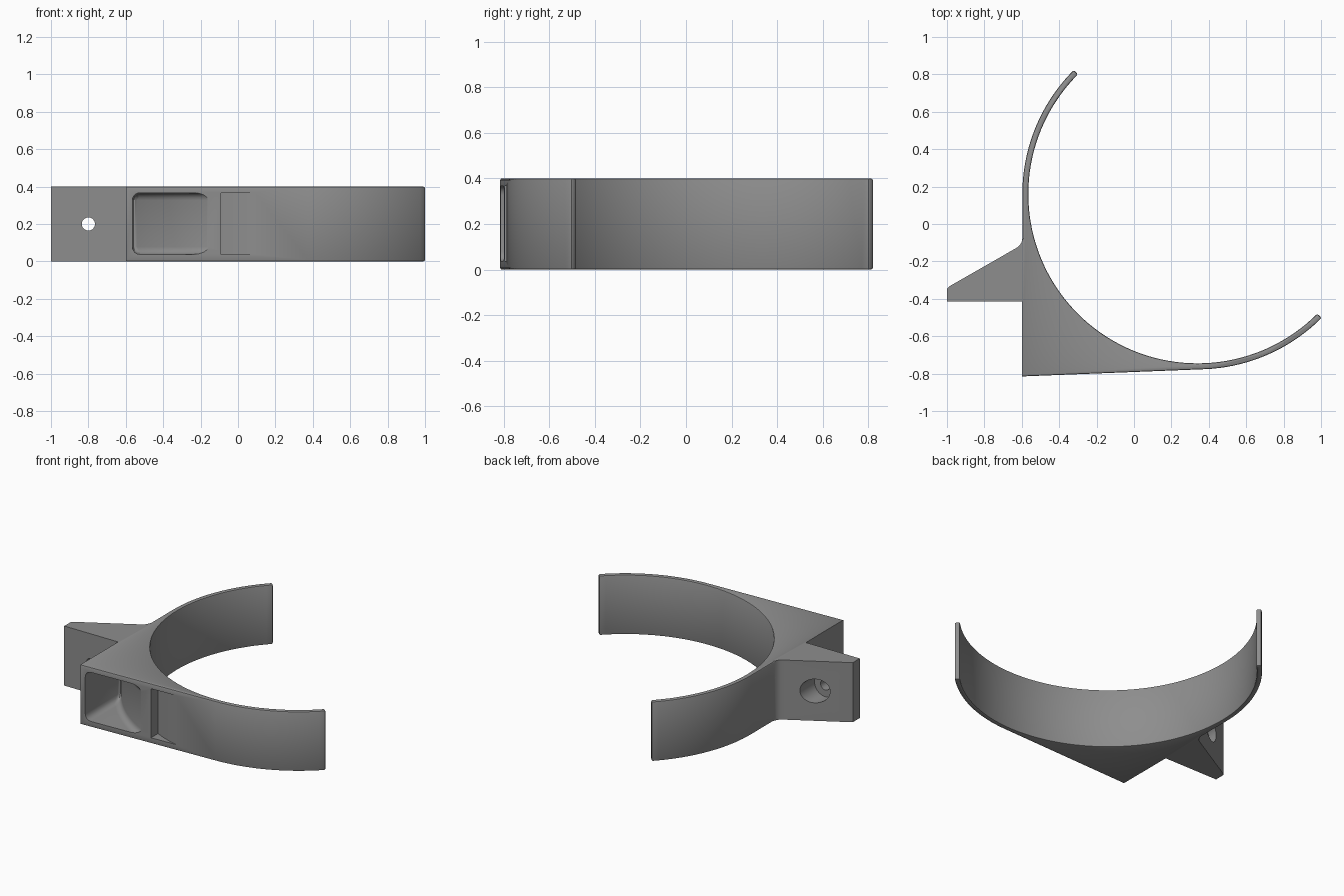
import bpy, bmesh, math

if "Cube" in bpy.data.objects:
    bpy.data.objects.remove(bpy.data.objects["Cube"])

CX, CY = 0.34, 0.16          # ring centre
R_IN, R_OUT, H = 0.905, 0.937, 0.40

grey = bpy.data.materials.new("mid grey")
grey.diffuse_color = (0.27, 0.27, 0.27, 1)
grey.use_nodes = True
grey.node_tree.nodes["Principled BSDF"].inputs["Base Color"].default_value = grey.diffuse_color


def arc(r, a0, a1, n, cx=CX, cy=CY):
    angles = [math.radians(a0 + (a1 - a0) * i / n) for i in range(n + 1)]
    return [(cx + r * math.cos(a), cy + r * math.sin(a)) for a in angles]


def prism(name, pts, z0, z1, bevel=0, segments=1, pick=lambda e: True):
    """Extrude an outline upward and round the edges chosen by pick."""
    bm = bmesh.new()
    face = bm.faces.new([bm.verts.new((x, y, z0)) for x, y in pts])
    up = bmesh.ops.extrude_face_region(bm, geom=[face])["geom"]
    bmesh.ops.translate(bm, vec=(0, 0, z1 - z0),
                        verts=[v for v in up if isinstance(v, bmesh.types.BMVert)])
    bmesh.ops.recalc_face_normals(bm, faces=bm.faces)
    if bevel:
        edges = [e for e in bm.edges if e.calc_face_angle(0) > 0.5 and pick(e)]
        bmesh.ops.bevel(bm, geom=edges, offset=bevel, segments=segments,
                        profile=0.5, affect='EDGES')
    mesh = bpy.data.meshes.new(name)
    bm.to_mesh(mesh)
    bm.free()
    obj = bpy.data.objects.new(name, mesh)
    bpy.context.collection.objects.link(obj)
    mesh.materials.append(grey)
    return obj


def cylinder(name, r, y0, y1):
    bpy.ops.mesh.primitive_cylinder_add(vertices=40, radius=r, depth=y1 - y0,
                                        location=(-0.8, (y0 + y1) / 2, 0.2),
                                        rotation=(math.pi / 2, 0, 0))
    obj = bpy.context.object
    obj.name = name
    obj.data.materials.append(grey)
    return obj


# Half ring with the mounting ear and the corner block, as one outline
outline = arc(R_OUT, 135, 180, 18)
outline += arc(0.06, 0, -60, 5, -0.657, -0.075)      # fillet into the ear
outline += [(-0.985, -0.332), (-1.0, -0.345), (-1.0, -0.415),
            (-0.6, -0.415), (-0.6, -0.815)]
outline += arc(R_OUT, 272.2, 315, 18)
outline += arc(R_IN, 315, 135, 72)


def rounded(e):
    a, b = (v.co for v in e.verts)
    mid = (a + b) / 2
    if abs(a.z - b.z) > 0.1:                         # upright edges at the tips
        return mid.x > 0.9 or mid.y > 0.7
    return mid.x > -0.599 or mid.y > 0.165           # rims


bracket = prism("clamp_bracket", outline, 0, H, 0.008, 2, rounded)

# Large pocket with a floor concentric to the ring
a_left = 180 + math.degrees(math.acos(0.905 / 1.08))
a_right = 270 - math.degrees(math.asin(0.34 / 1.08))
pocket = prism("pocket_cutter",
               [(-0.565, -0.98)] + arc(1.08, a_left, a_right, 24) + [(0.0, -0.98)],
               0.038, 0.367, 0.04, 4)

# Shallow relief that runs out into the ring
a_left = 270 - math.degrees(math.asin(0.43 / 0.98))
relief = prism("relief_cutter",
               [(-0.09, -0.95)] + arc(0.98, a_left, 262, 12) + [(0.2036, -0.95)],
               0.038, 0.367)

# Screw hole and its counterbore
hole = cylinder("screw_hole_cutter", 0.035, -0.6, 0.1)
bore = cylinder("counterbore_cutter", 0.08, -0.335, 0.1)

for cutter in (pocket, relief, hole, bore):
    mod = bracket.modifiers.new(cutter.name, 'BOOLEAN')
    mod.operation, mod.solver, mod.object = 'DIFFERENCE', 'EXACT', cutter
    bpy.ops.object.select_all(action='DESELECT')
    bracket.select_set(True)
    bpy.context.view_layer.objects.active = bracket
    bpy.ops.object.modifier_apply(modifier=mod.name)
    bpy.data.objects.remove(cutter, do_unlink=True)

bpy.ops.object.shade_smooth_by_angle(angle=math.radians(30))
